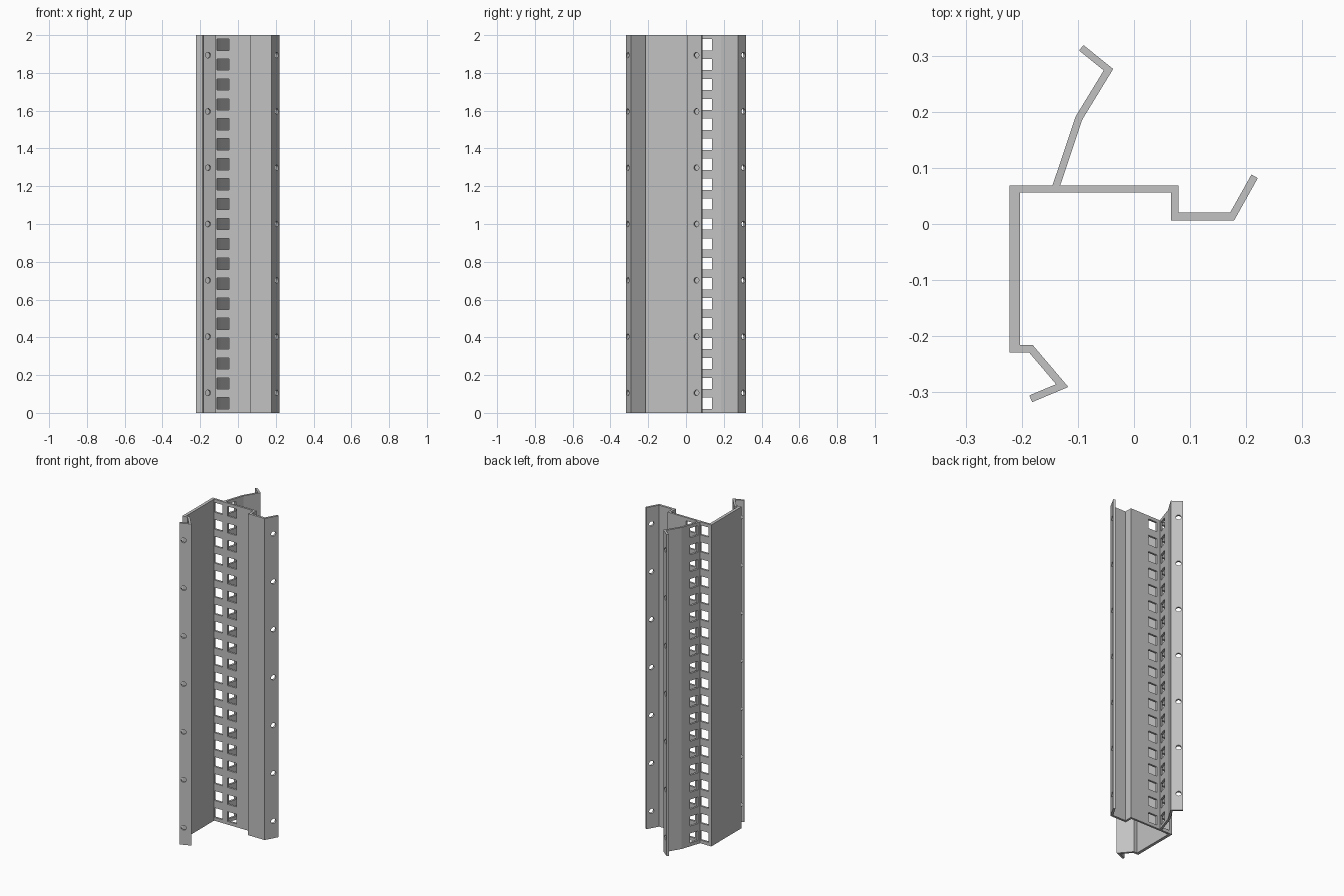
import bpy, bmesh, math
from mathutils import Vector, Matrix

cube = bpy.data.objects.get("Cube")
if cube:
    bpy.data.objects.remove(cube, do_unlink=True)

HEIGHT = 2.0
SLOT_ZS = [1 + 0.1055 * k for k in range(-9, 10)]
BOLT_ZS = [1 + 0.298 * k for k in range(-3, 4)]

steel = bpy.data.materials.new("grey_steel")
steel.use_nodes = True
GREY = (0.54, 0.54, 0.54, 1)
steel.diffuse_color = GREY
steel.node_tree.nodes["Principled BSDF"].inputs["Base Color"].default_value = GREY


def make_object(name, bm):
    bmesh.ops.recalc_face_normals(bm, faces=bm.faces)
    mesh = bpy.data.meshes.new(name)
    bm.to_mesh(mesh)
    bm.free()
    mesh.materials.append(steel)
    obj = bpy.data.objects.new(name, mesh)
    bpy.context.collection.objects.link(obj)
    return obj


def offset_side(path, thick, sign):
    """Mitred offset of a folded centre line, one thickness per segment."""
    normals = []
    for a, b in zip(path, path[1:]):
        d = (b - a).normalized()
        normals.append(Vector((-d.y, d.x)))
    result = []
    for i, p in enumerate(path):
        i0, i1 = max(i - 1, 0), min(i, len(normals) - 1)
        n0, n1 = normals[i0], normals[i1]
        h0, h1 = sign * thick[i0] / 2, sign * thick[i1] / 2
        if i0 == i1:
            result.append(p + n0 * h0)
        else:
            # meeting point of the two shifted lines
            det = n0.x * n1.y - n0.y * n1.x
            result.append(p + Vector((h0 * n1.y - h1 * n0.y, n0.x * h1 - n1.x * h0)) / det)
    return result


def folded_sheet(name, points, thick):
    path = [Vector(p) for p in points]
    outline = offset_side(path, thick, 1) + offset_side(path, thick, -1)[::-1]
    bm = bmesh.new()
    face = bm.faces.new([bm.verts.new((p.x, p.y, 0)) for p in outline])
    ext = bmesh.ops.extrude_face_region(bm, geom=[face])
    top = [g for g in ext["geom"] if isinstance(g, bmesh.types.BMVert)]
    bmesh.ops.translate(bm, verts=top, vec=(0, 0, HEIGHT))
    return make_object(name, bm)


def add_slots(bm, x0, x1, y0, y1):
    for z in SLOT_ZS:
        bmesh.ops.create_cube(bm, size=1, matrix=Matrix.Translation(
            ((x0 + x1) / 2, (y0 + y1) / 2, z)) @ Matrix.Diagonal((x1 - x0, y1 - y0, 0.06, 1)))


def add_bolt_holes(bm, x, y, along):
    """Round holes whose axis is square to the flange direction."""
    axis = Vector((-along[1], along[0], 0))
    turn = axis.to_track_quat("Z", "Y").to_matrix().to_4x4()
    for z in BOLT_ZS:
        bmesh.ops.create_cone(bm, cap_ends=True, segments=20, radius1=0.015, radius2=0.015,
                              depth=0.04, matrix=Matrix.Translation((x, y, z)) @ turn)


def cut(obj, bm):
    cutter = make_object(obj.name + "_cutter", bm)
    cutter.hide_render = True
    mod = obj.modifiers.new("holes", "BOOLEAN")
    mod.operation = "DIFFERENCE"
    mod.solver = "EXACT"
    mod.object = cutter
    bpy.context.view_layer.update()
    graph = bpy.context.evaluated_depsgraph_get()
    mesh = bpy.data.meshes.new_from_object(obj.evaluated_get(graph))
    obj.modifiers.clear()
    obj.data = mesh
    bpy.data.objects.remove(cutter, do_unlink=True)


# Main post: side flange, step, back plate, side wall and front lip
post = folded_sheet(
    "main_post",
    [(0.215, 0.085), (0.175, 0.0135), (0.0727, 0.0135), (0.0727, 0.062), (-0.2125, 0.062),
     (-0.2125, -0.222), (-0.184, -0.222), (-0.128, -0.288), (-0.184, -0.3115)],
    [0.013, 0.014, 0.014, 0.0125, 0.0185, 0.0135, 0.0135, 0.013])
holes = bmesh.new()
add_slots(holes, -0.11, -0.048, 0.04, 0.08)
add_slots(holes, -0.202, -0.146, 0.04, 0.08)
add_bolt_holes(holes, 0.2, 0.058, (0.04, 0.0715))
add_bolt_holes(holes, -0.161, -0.302, (0.056, 0.0235))
cut(post, holes)

# Rear wing: bent sheet rising from the back plate with its own lip
wing = folded_sheet(
    "rear_wing",
    [(-0.14, 0.064), (-0.098, 0.189), (-0.0455, 0.275), (-0.094, 0.314)],
    [0.013, 0.013, 0.0125])
holes = bmesh.new()
add_slots(holes, -0.17, -0.08, 0.082, 0.137)
add_bolt_holes(holes, -0.075, 0.299, (-0.0485, 0.039))
cut(wing, holes)
